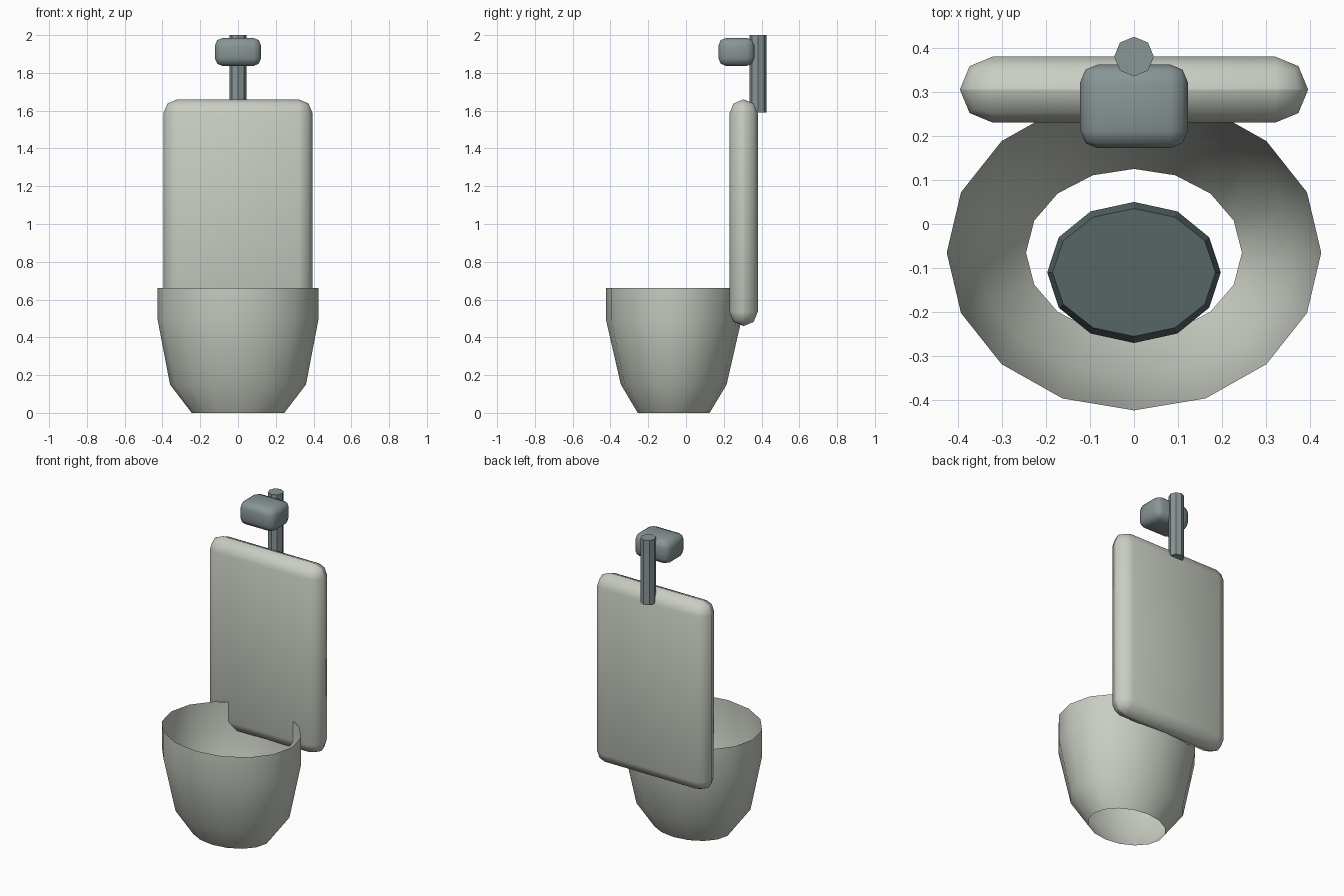
import bpy, bmesh, math

if "Cube" in bpy.data.objects:
    bpy.data.objects.remove(bpy.data.objects["Cube"])


def material(name, rgb):
    m = bpy.data.materials.new(name)
    m.diffuse_color = (*rgb, 1)
    m.use_nodes = True
    m.node_tree.nodes["Principled BSDF"].inputs["Base Color"].default_value = m.diffuse_color
    return m


ceramic = material("ceramic", (0.58, 0.61, 0.54))
metal = material("grey_metal", (0.25, 0.30, 0.305))
dark = material("dark_drain", (0.095, 0.13, 0.13))


def finish(bm, name, mat, smooth=None):
    me = bpy.data.meshes.new(name)
    bm.to_mesh(me)
    bm.free()
    ob = bpy.data.objects.new(name, me)
    bpy.context.collection.objects.link(ob)
    me.materials.append(mat)
    if smooth:
        bpy.ops.object.select_all(action='DESELECT')
        ob.select_set(True)
        bpy.context.view_layer.objects.active = ob
        bpy.ops.object.shade_smooth_by_angle(angle=math.radians(smooth))
    return ob


def lathe(name, cy, profile, sides, mat, caps=True, smooth=None):
    """Stack of elliptical rings (rx, ry, z) around (0, cy)."""
    bm = bmesh.new()
    rings = []
    for rx, ry, z in profile:
        angles = [2 * math.pi * i / sides for i in range(sides)]
        rings.append([bm.verts.new((rx * math.cos(a), cy + ry * math.sin(a), z)) for a in angles])
    for lo, hi in zip(rings, rings[1:]):
        for i in range(sides):
            j = (i + 1) % sides
            bm.faces.new((lo[i], lo[j], hi[j], hi[i]))
    if caps:
        bm.faces.new(rings[0][::-1])
        bm.faces.new(rings[-1])
    return finish(bm, name, mat, smooth)


def rounded_box(name, low, high, radius, mat):
    bm = bmesh.new()
    bmesh.ops.create_cube(bm, size=1)
    for v in bm.verts:
        v.co = [(a + b) / 2 + c * (b - a) for a, b, c in zip(low, high, v.co)]
    bmesh.ops.bevel(bm, geom=bm.edges[:], offset=radius, segments=2,
                    profile=0.5, affect='EDGES')
    return finish(bm, name, mat, 50)


# Thin open bowl with a hole at the bottom
lathe("bowl", -0.065, [(0.245, 0.19, 0), (0.36, 0.28, 0.15),
                       (0.425, 0.358, 0.49), (0.425, 0.358, 0.66)],
      16, ceramic, caps=False, smooth=40)

# Drain cover inside the bowl
lathe("drain_cover", -0.11, [(0.197, 0.16, 0.37), (0.185, 0.145, 0.41)], 12, dark)

# Back panel
rounded_box("back_panel", (-0.395, 0.23, 0.46), (0.395, 0.38, 1.66), 0.0745, ceramic)

# Flush pipe and valve box
lathe("flush_pipe", 0.38, [(0.045, 0.045, 1.59), (0.045, 0.045, 2.0)], 8, metal)
rounded_box("valve_box", (-0.122, 0.172, 1.837), (0.122, 0.362, 1.985), 0.04, metal)
